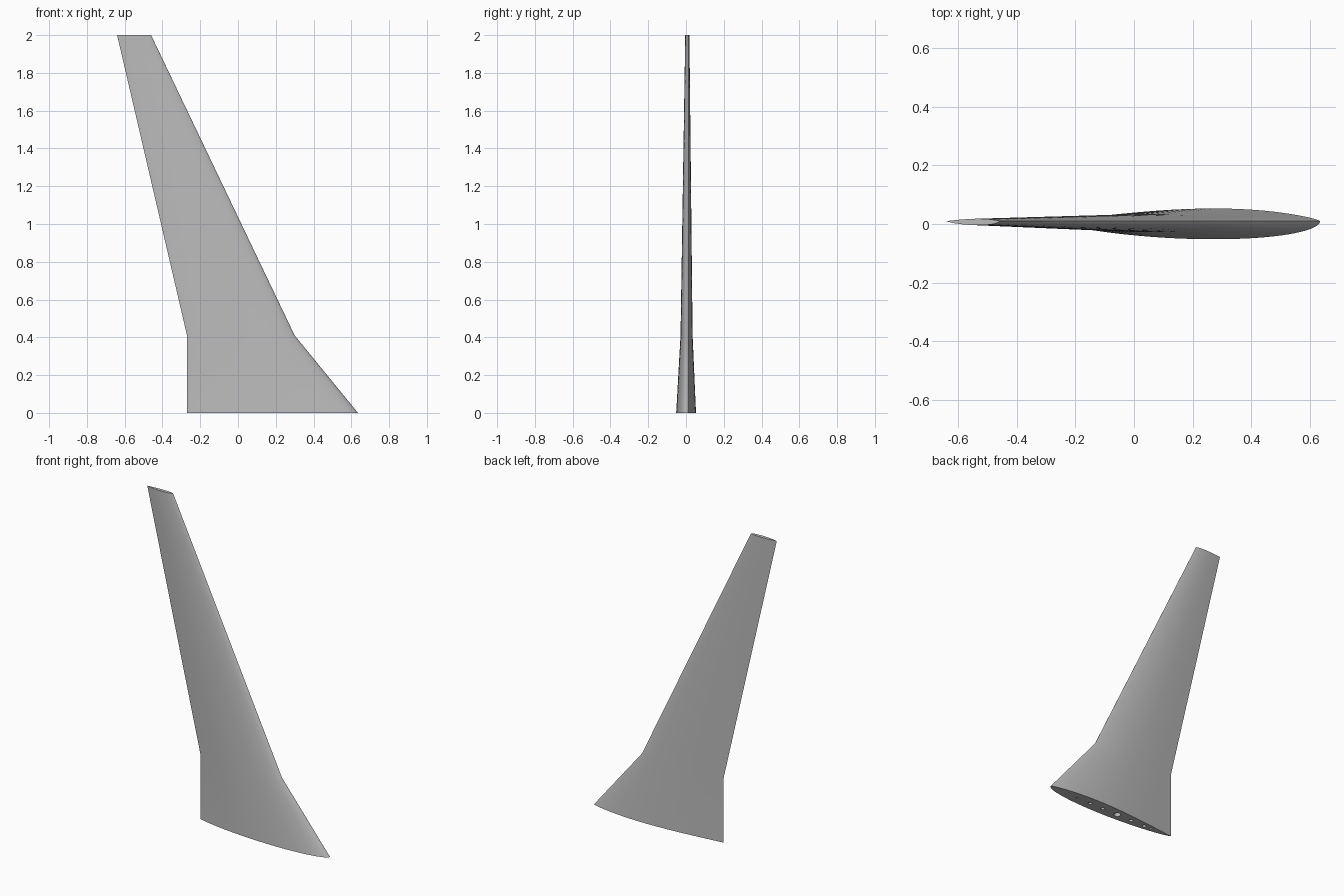
import bpy, bmesh, math
from mathutils import Vector

cube = bpy.data.objects.get("Cube")
if cube:
    bpy.data.objects.remove(cube, do_unlink=True)

grey = bpy.data.materials.new("light_grey")
grey.use_nodes = True
grey.diffuse_color = (0.5, 0.5, 0.5, 1)
grey.node_tree.nodes["Principled BSDF"].inputs["Base Color"].default_value = (0.5, 0.5, 0.5, 1)

CHORD_Y = 0.01
STEPS = 40
# Stations: height, leading edge x, trailing edge x, front bulge, back bulge
ROOT = (0.0, 0.635, -0.27, 0.062, 0.043)
KINK = (0.41, 0.30, -0.27, 0.039, 0.025)
TIP = (2.0, -0.46, -0.64, 0.014, 0.008)


def front_shape(f):
    return f ** 0.5 * (1 - f) ** 0.75 / 0.431


def back_shape(f):
    return math.sin(math.pi * f ** 0.757)


def section(station):
    """Closed aerofoil outline, from the trailing edge round the nose."""
    z, lead, trail, front, back = station
    fractions = [(1 - math.cos(math.pi * i / STEPS)) / 2 for i in range(STEPS + 1)]
    points = []
    for f in reversed(fractions):
        points.append((lead + (trail - lead) * f, CHORD_Y - front * front_shape(f), z))
    for f in fractions[1:-1]:
        points.append((lead + (trail - lead) * f, CHORD_Y + back * back_shape(f), z))
    return points


def make_object(name, bm):
    bmesh.ops.recalc_face_normals(bm, faces=bm.faces)
    mesh = bpy.data.meshes.new(name)
    bm.to_mesh(mesh)
    bm.free()
    mesh.materials.append(grey)
    obj = bpy.data.objects.new(name, mesh)
    bpy.context.collection.objects.link(obj)
    return obj


# Wing skin: three sections joined by straight panels, capped at both ends
bm = bmesh.new()
rings = [[bm.verts.new(p) for p in section(s)] for s in (ROOT, KINK, TIP)]
for low, high in zip(rings, rings[1:]):
    for i in range(len(low)):
        j = (i + 1) % len(low)
        bm.faces.new((low[i], low[j], high[j], high[i]))
bm.faces.new(rings[0])
bm.faces.new(rings[-1])
wing = make_object("wing", bm)


def spar_point(station, f):
    z, lead, trail, front, back = station
    mid = (back * back_shape(f) - front * front_shape(f)) / 2
    return Vector((lead + (trail - lead) * f, CHORD_Y + mid, z))


# Spar sockets bored into the root, following the sweep
bm = bmesh.new()
sockets = [(0.225, 0.007), (0.335, 0.012), (0.44, 0.012), (0.56, 0.02),
           (0.675, 0.012), (0.785, 0.011), (0.84, 0.007)]
for f, radius in sockets:
    start, kink = spar_point(ROOT, f), spar_point(KINK, f)
    axis = kink - start
    ends = (start - axis * 0.05, start + axis * 0.6)
    loops = []
    for end in ends:
        loops.append([bm.verts.new(end + Vector((radius * math.cos(a), radius * math.sin(a), 0)))
                      for a in (math.tau * k / 20 for k in range(20))])
    for k in range(20):
        n = (k + 1) % 20
        bm.faces.new((loops[0][k], loops[0][n], loops[1][n], loops[1][k]))
    bm.faces.new(loops[0])
    bm.faces.new(loops[1])
cutter = make_object("spar_socket_cutter", bm)
cutter.hide_render = True

cut = wing.modifiers.new("spar_sockets", 'BOOLEAN')
cut.operation = 'DIFFERENCE'
cut.solver = 'EXACT'
cut.object = cutter
bpy.ops.object.select_all(action='DESELECT')
wing.select_set(True)
bpy.context.view_layer.objects.active = wing
bpy.ops.object.modifier_apply(modifier=cut.name)
bpy.data.objects.remove(cutter, do_unlink=True)
bpy.ops.object.shade_smooth_by_angle(angle=math.radians(35))
